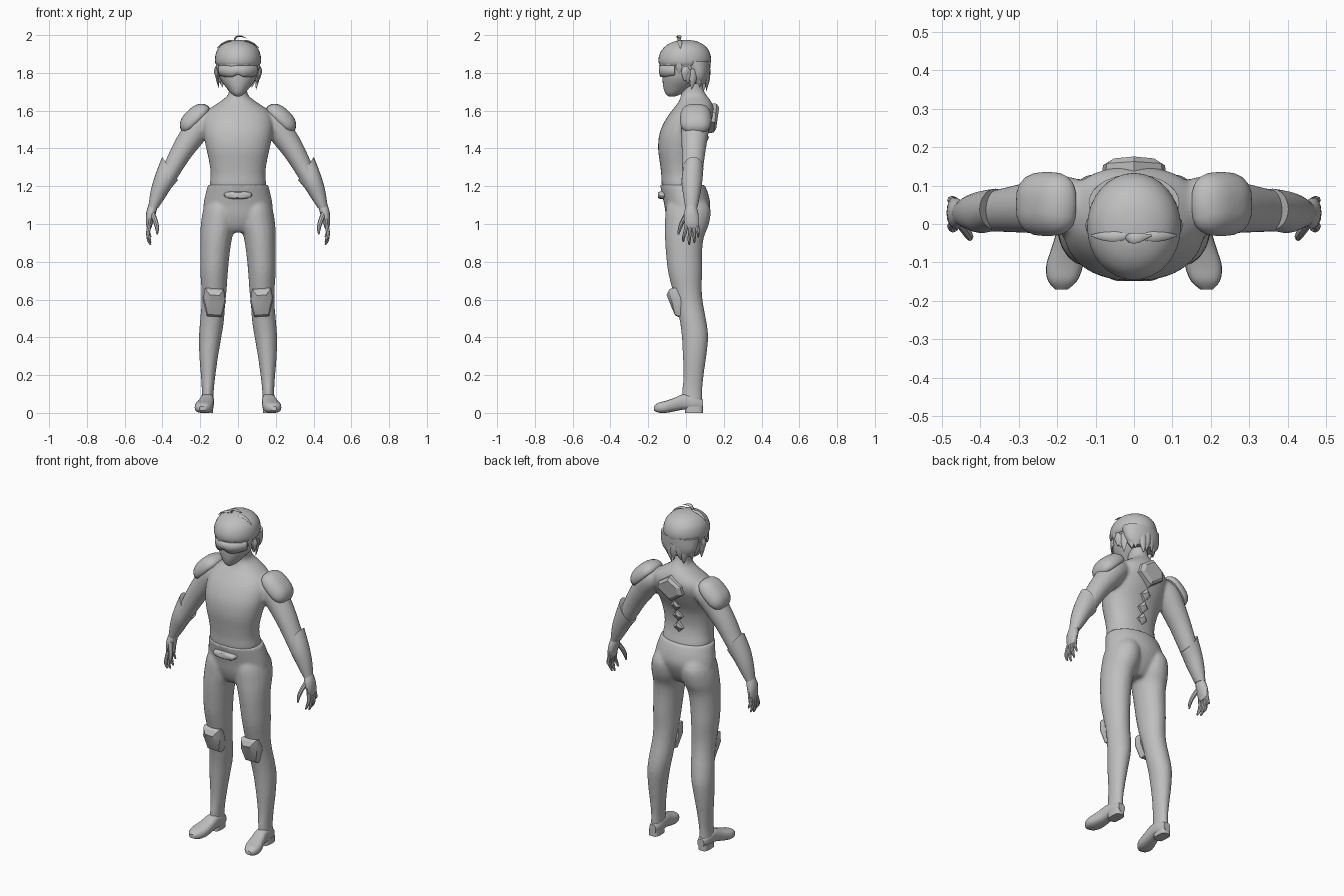
import bpy, bmesh, math
from mathutils import Vector as V

grey = bpy.data.materials.new("suit grey")
grey.diffuse_color = (0.52, 0.52, 0.52, 1)


# A section is (centre, half-vector u, half-vector v)
def hz(x0, x1, y0, y1, z):          # horizontal section
    return (V(((x0 + x1) / 2, (y0 + y1) / 2, z)), V(((x1 - x0) / 2, 0, 0)), V((0, (y1 - y0) / 2, 0)))


def mid(hw, y0, y1, z):             # horizontal section centred on x = 0
    return hz(-hw, hw, y0, y1, z)


def yr(x0, x1, z0, z1, y):          # section across the y axis
    return (V(((x0 + x1) / 2, y, (z0 + z1) / 2)), V(((x1 - x0) / 2, 0, 0)), V((0, 0, (z1 - z0) / 2)))


def ar(xo, zo, xi, zi, y0, y1):     # tilted section from outer to inner point
    return (V(((xo + xi) / 2, (y0 + y1) / 2, (zo + zi) / 2)),
            V(((xo - xi) / 2, 0, (zo - zi) / 2)), V((0, (y1 - y0) / 2, 0)))


def tube(pts):                      # round sections along a path of (x, y, z, half width, half depth)
    out = []
    for i, p in enumerate(pts):
        a, b = pts[max(i - 1, 0)], pts[min(i + 1, len(pts) - 1)]
        t = V(b[:3]) - V(a[:3])
        side = t.cross(V((0, 1, 0))).normalized()
        out.append((V(p[:3]), side * p[3], V((0, p[4], 0))))
    return out


def smooth_path(rings, k):
    out = []
    for i in range(len(rings) - 1):
        q = [rings[max(0, min(len(rings) - 1, i + d))] for d in (-1, 0, 1, 2)]
        for s in range(k):
            t = s / k
            out.append(tuple(0.5 * (2 * b + (c - a) * t + (2 * a - 5 * b + 4 * c - d) * t * t
                                    + (3 * b - a - 3 * c + d) * t ** 3) for a, b, c, d in zip(*q)))
    return out + [rings[-1]]


def skin(bm, loops):
    vs = [[bm.verts.new(p) for p in l] for l in loops]
    n = len(vs[0])
    for a, b in zip(vs, vs[1:]):
        for j in range(n):
            bm.faces.new((a[j], a[(j + 1) % n], b[(j + 1) % n], b[j]))
    bm.faces.new(vs[0][::-1])
    bm.faces.new(vs[-1])


def loft(bm, rings, s=1, n=20, k=3, e=1.0):
    loops = []
    for c, u, v in smooth_path(rings, k):
        loop = []
        for j in range(n):
            ca, sa = math.cos(math.tau * j / n), math.sin(math.tau * j / n)
            p = c + u * math.copysign(abs(ca) ** e, ca) + v * math.copysign(abs(sa) ** e, sa)
            loop.append((p.x * s, p.y, p.z))
        loops.append(loop)
    skin(bm, loops)


def plate(bm, outline, layers, s=1, tilt=0.0):   # faceted boss from an x,z outline
    cx = sum(p[0] for p in outline) / len(outline)
    cz = sum(p[1] for p in outline) / len(outline)
    skin(bm, [[(s * (cx + (x - cx) * f), y + tilt * (z - cz), cz + (z - cz) * f) for x, z in outline]
              for y, f in layers])


def finish(name, bm, voxel=0, angle=40):
    bmesh.ops.recalc_face_normals(bm, faces=bm.faces)
    me = bpy.data.meshes.new(name)
    bm.to_mesh(me)
    bm.free()
    me.materials.append(grey)
    ob = bpy.data.objects.new(name, me)
    bpy.context.collection.objects.link(ob)
    bpy.ops.object.select_all(action='DESELECT')
    ob.select_set(True)
    bpy.context.view_layer.objects.active = ob
    bpy.ops.object.shade_smooth_by_angle(angle=math.radians(angle))
    if voxel:
        r = ob.modifiers.new("blend", 'REMESH')
        r.mode, r.voxel_size, r.use_smooth_shade = 'VOXEL', voxel, True
        sm = ob.modifiers.new("soften", 'SMOOTH')
        sm.factor, sm.iterations = 0.5, 5
    return ob


# Trousers: hips and legs blended together
bm = bmesh.new()
loft(bm, [mid(.08, -.06, .05, .955), mid(.13, -.085, .08, .985), mid(.18, -.105, .11, 1.04),
          mid(.183, -.115, .128, 1.1), mid(.172, -.128, .118, 1.16), mid(.16, -.138, .098, 1.208)], n=32)
leg = [hz(.02, .15, -.08, .09, 1.15), hz(.006, .183, -.107, .13, 1.08), hz(.008, .197, -.112, .122, 1.0),
       hz(.03, .199, -.112, .095, .93), hz(.043, .2, -.107, .086, .85), hz(.053, .2, -.096, .086, .75),
       hz(.06, .194, -.072, .084, .65), hz(.068, .194, -.05, .092, .57), hz(.075, .202, -.032, .109, .48),
       hz(.088, .207, -.022, .118, .4), hz(.105, .205, -.017, .108, .3), hz(.119, .197, -.014, .094, .2),
       hz(.128, .192, -.02, .087, .12), hz(.13, .195, -.022, .086, .05)]
for s in (1, -1):
    loft(bm, leg, s)
finish("trousers", bm, 0.009)

# Upper body: torso, neck and arms blended together
bm = bmesh.new()
loft(bm, [mid(.13, -.11, .08, 1.17), mid(.149, -.128, .086, 1.2), mid(.145, -.131, .07, 1.26),
          mid(.151, -.138, .064, 1.32), mid(.168, -.148, .078, 1.4), mid(.184, -.14, .115, 1.48),
          mid(.185, -.11, .145, 1.55), mid(.162, -.075, .15, 1.6), mid(.1, -.04, .135, 1.645),
          mid(.055, -.027, .11, 1.68), mid(.048, -.03, .09, 1.72), mid(.048, -.03, .085, 1.78)], n=32, e=.9)
arm = tube([(.12, .05, 1.57, .05, .06), (.19, .05, 1.535, .073, .076), (.25, .045, 1.455, .066, .07),
            (.3, .04, 1.38, .058, .063), (.35, .035, 1.29, .05, .056), (.4, .03, 1.2, .044, .05),
            (.443, .028, 1.1, .028, .034)])
for s in (1, -1):
    loft(bm, arm, s)
finish("upper_body", bm, 0.009)

# Boots with heel blocks
bm = bmesh.new()
for s in (1, -1):
    loft(bm, [yr(.14, .182, .02, .07, .09), yr(.128, .194, .015, .09, .05), yr(.127, .2, .018, .1, -.01),
              yr(.128, .214, .008, .08, -.06), yr(.133, .229, 0, .063, -.11),
              yr(.148, .224, .002, .053, -.148), yr(.172, .205, .012, .035, -.17)], s, e=.75)
    loft(bm, [hz(.133, .195, -.005, .09, 0), hz(.133, .195, -.005, .09, .035)], s, k=1, e=.6)
finish("boots", bm)

# Knee pads
bm = bmesh.new()
knee = [(.075, .655), (.175, .662), (.186, .6), (.165, .512), (.085, .508), (.064, .59)]
for s in (1, -1):
    plate(bm, knee, [(-.025, .95), (-.058, 1), (-.074, .88), (-.088, .5)], s, tilt=-.2)
finish("knee_pads", bm, angle=25)

# Belt buckle
bm = bmesh.new()
loft(bm, [yr(-.075, .075, 1.135, 1.175, -.115), yr(-.07, .07, 1.132, 1.172, -.138),
          yr(-.045, .045, 1.14, 1.166, -.148)], k=2, e=.8)
finish("buckle", bm)

# Raised plates down the spine
bm = bmesh.new()
plate(bm, [(0, 1.64), (.075, 1.59), (.085, 1.54), (0, 1.48), (-.085, 1.54), (-.075, 1.59)],
      [(.12, 1), (.155, .95), (.168, .7)], tilt=.1)
for z, y in ((1.44, .105), (1.37, .083), (1.3, .076)):
    plate(bm, [(0, z + .04), (.035, z), (0, z - .035), (-.035, z)],
          [(y - .04, 1), (y, .9), (y + .009, .4)], tilt=.2)
finish("back_plates", bm, angle=25)

# Shoulder pads
bm = bmesh.new()
axis, along = V((.69, 0, .72)), V((.72, 0, -.69))
for s in (1, -1):
    loft(bm, [(V((.226, .052, 1.556)) + axis * h, along * .096 * f, V((0, .083, 0)) * f)
              for h, f in ((-.018, .93), (-.008, 1), (.008, 1), (.028, .9), (.046, .68), (.056, .4), (.059, .1))],
         s, e=.72)
finish("shoulder_pads", bm)

# Flared forearm guards
bm = bmesh.new()
for s in (1, -1):
    loft(bm, [ar(.402, 1.355, .318, 1.232, -.015, .092), ar(.436, 1.265, .357, 1.185, -.024, .086),
              ar(.461, 1.18, .392, 1.13, -.015, .075), ar(.475, 1.09, .424, 1.083, -.004, .06)], s)
finish("forearm_guards", bm)

# Hands: palm, four fingers and thumb
bm = bmesh.new()
for s in (1, -1):
    loft(bm, [ar(.474, 1.1, .426, 1.09, 0, .056), ar(.486, 1.06, .436, 1.052, -.012, .066),
              ar(.488, 1.01, .45, 1.008, -.01, .07), ar(.482, .98, .458, .98, -.002, .066)], s, n=14)
    for y, tip, dy in ((.004, .905, -.018), (.023, .89, -.006), (.042, .9, .002), (.059, .93, .006)):
        loft(bm, tube([(.468, y, 1.0, .011, .0105), (.476, y + dy * .5, .955, .0105, .01),
                       (.472, y + dy, tip + .022, .009, .008), (.462, y + dy, tip, .004, .004)]), s, n=8)
    loft(bm, tube([(.455, .008, 1.06, .014, .016), (.437, -.018, 1.015, .013, .013),
                   (.428, -.033, .975, .01, .01), (.428, -.04, .945, .004, .004)]), s, n=8)
finish("hands", bm)

# Face and ears
bm = bmesh.new()
loft(bm, [mid(.012, -.09, -.06, 1.675), mid(.034, -.108, -.02, 1.69), mid(.06, -.119, .03, 1.72),
          mid(.087, -.124, .07, 1.755), mid(.103, -.126, .09, 1.79), mid(.109, -.13, .1, 1.84),
          mid(.1, -.11, .1, 1.9)], n=28)
for s in (1, -1):
    loft(bm, [hz(.104, .112, -.012, .004, 1.76), hz(.1, .122, -.022, .012, 1.785),
              hz(.1, .127, -.025, .018, 1.81), hz(.104, .12, -.015, .012, 1.835)], s, n=10)
finish("head", bm)

# Wrap-around visor with a nose notch
bm = bmesh.new()
rows = []
for i in range(25):
    t = -1 + i / 12
    a = math.radians(-90 + 68 * t)
    notch = .016 * max(0, 1 - abs(t) * 4) + .022 * max(0, abs(t) - .5)
    rows.append([bm.verts.new((r * math.cos(a), -.012 + (r + .018) * math.sin(a), z))
                 for r, z in ((.112, 1.84), (.114, 1.81), (.11, 1.777 + notch))])
for a, b in zip(rows, rows[1:]):
    for j in range(2):
        bm.faces.new((a[j], b[j], b[j + 1], a[j + 1]))
visor = finish("visor", bm)
visor.modifiers.new("thickness", 'SOLIDIFY').thickness = .008

# Hair: cap, back, hanging locks, fringe and top tuft
bm = bmesh.new()
loft(bm, [mid(.112, -.137, .124, 1.838), mid(.121, -.145, .131, 1.855), mid(.121, -.144, .132, 1.885),
          mid(.111, -.129, .12, 1.92), mid(.085, -.098, .092, 1.95), mid(.045, -.055, .05, 1.969),
          mid(.006, -.01, .005, 1.975)], n=32)
loft(bm, [mid(.08, .03, .108, 1.745), mid(.103, .015, .12, 1.775), mid(.114, 0, .127, 1.81),
          mid(.118, -.02, .13, 1.86)], n=28)


def lock(deg, z, length, w, sweep=0):
    a = math.radians(deg)
    rad, tan = V((math.cos(a), math.sin(a), 0)), V((-math.sin(a), math.cos(a), 0))
    base = V((.112 * rad.x, -.007 + .128 * rad.y, z))
    loft(bm, [(base + tan * sweep * t * t - V((0, 0, length * t)) - rad * .012 * t * t,
               tan * w * f, rad * .009 * f) for t, f in ((0, .9), (.45, 1), (.8, .5), (1, .05))], n=8, k=2)


for i in range(11):
    d = 5 + 17 * i
    lock(d, 1.82, (.075, .1, .085)[i % 3] + .02 * math.sin(math.radians(d)), .021, .008 * (-1) ** i)
for d in (-14, 194):
    lock(d, 1.87, .085, .018)
for d, length, sweep in ((-140, .05, .01), (-118, .06, .02), (-98, .075, -.03), (-75, .05, .025), (-50, .05, .02)):
    lock(d, 1.868, length, .026, sweep)
loft(bm, tube([(-.02, -.035, 1.965, .004, .004), (-.012, -.037, 1.988, .005, .012),
               (.012, -.036, 1.995, .004, .013), (.045, -.03, 1.984, .001, .002)]), n=8)
for s in (1, -1):
    loft(bm, tube([(.01, -.03, 1.968, .004, .008), (.05, -.033, 1.968, .005, .013),
                   (.085, -.032, 1.953, .004, .01), (.112, -.03, 1.93, .001, .002)]), s, n=8)
finish("hair", bm)
